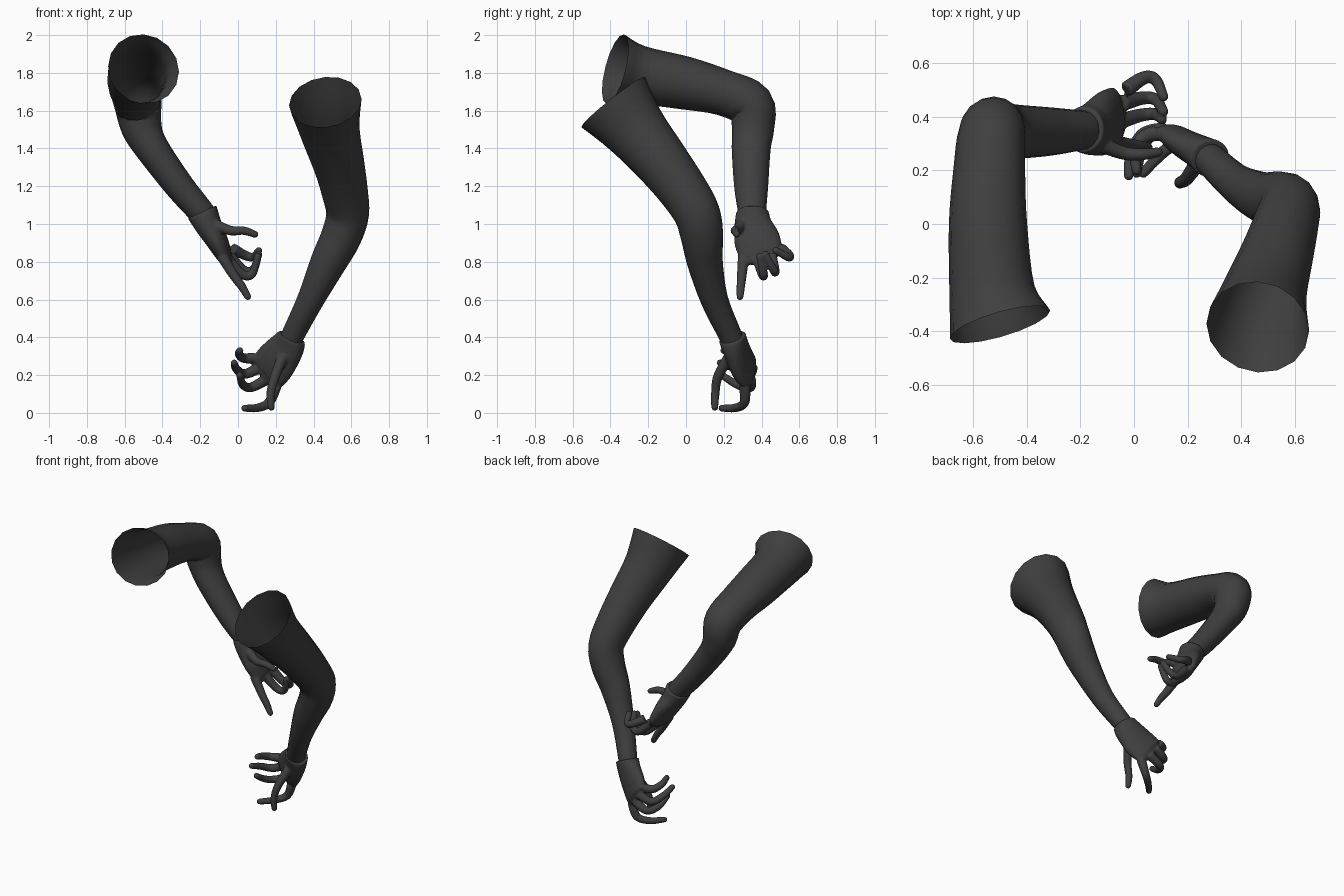
import bpy, bmesh, math
from mathutils import Vector

mat = bpy.data.materials.new("dark_grey")
mat.diffuse_color = (0.05, 0.05, 0.05, 1)


def spline(pts, steps):
    """Catmull-Rom resampling of (x, y, z, half width, half thickness) stations."""
    p = [pts[0]] + list(pts) + [pts[-1]]
    out = []
    for i in range(1, len(p) - 2):
        for s in range(steps):
            t = s / steps
            out.append([0.5 * (2 * b + (c - a) * t + (2 * a - 5 * b + 4 * c - d) * t * t
                               + (3 * b - a - 3 * c + d) * t ** 3)
                        for a, b, c, d in zip(*p[i - 1:i + 3])])
    return out + [list(pts[-1])]


def loft(bm, pts, hint, n=16, steps=4, closed=True):
    """Elliptical tube along the stations; closed tubes get a rounded far end."""
    rings = spline(pts, steps)
    pos = [Vector(r[:3]) for r in rings]
    frames = []
    for i, r in enumerate(rings):
        t = (pos[min(i + 1, len(pos) - 1)] - pos[max(i - 1, 0)]).normalized()
        w = (Vector(hint) - t * t.dot(Vector(hint))).normalized()
        frames.append((pos[i], w, t.cross(w), r[3], r[4]))
    if closed:
        c, w, b, rw, rt = frames[-1]
        t = w.cross(b)
        for a in (25, 50, 75):
            k, s = math.cos(math.radians(a)), math.sin(math.radians(a))
            frames.append((c + t * rt * s, w, b, rw * k, rt * k))
    loops = []
    for c, w, b, rw, rt in frames:
        loops.append([bm.verts.new(c + w * rw * math.cos(2 * math.pi * j / n)
                                   + b * rt * math.sin(2 * math.pi * j / n)) for j in range(n)])
    for l0, l1 in zip(loops, loops[1:]):
        for j in range(n):
            k = (j + 1) % n
            bm.faces.new((l0[j], l0[k], l1[k], l1[j]))
    if closed:
        bm.faces.new(loops[0][::-1])
        bm.faces.new(loops[-1])


def finish(name, bm):
    bmesh.ops.recalc_face_normals(bm, faces=bm.faces)
    me = bpy.data.meshes.new(name)
    bm.to_mesh(me)
    bm.free()
    me.materials.append(mat)
    for f in me.polygons:
        f.use_smooth = True
    ob = bpy.data.objects.new(name, me)
    bpy.context.collection.objects.link(ob)
    return ob


def sleeve(name, pts):
    bm = bmesh.new()
    loft(bm, pts, (1, 0, 0), closed=False)
    return finish(name, bm)


def hand(name, palm, width_dir, fingers):
    bm = bmesh.new()
    loft(bm, palm, width_dir, n=20)
    for f in fingers:
        radii = (0.031, 0.026, 0.023, 0.019)
        loft(bm, [(*p, r, r) for p, r in zip(f, radii)], (0.31, 0.77, 0.55), n=12)
    ob = finish(name, bm)
    # fuse palm and fingers into one skin
    m = ob.modifiers.new("fuse", 'REMESH')
    m.mode = 'VOXEL'
    m.voxel_size = 0.007
    m.use_smooth_shade = True
    s = ob.modifiers.new("soften", 'SMOOTH')
    s.factor, s.iterations = 0.5, 3
    return ob


# Left arm: raised forward, bent sharply at the elbow
sleeve("left_arm", [
    (-0.50, -0.375, 1.82, 0.195, 0.19),
    (-0.53, -0.25, 1.79, 0.16, 0.155),
    (-0.545, 0.0, 1.745, 0.146, 0.14),
    (-0.54, 0.20, 1.695, 0.134, 0.122),
    (-0.53, 0.34, 1.63, 0.125, 0.125),
    (-0.51, 0.355, 1.51, 0.108, 0.112),
    (-0.455, 0.345, 1.40, 0.09, 0.103),
    (-0.31, 0.345, 1.20, 0.078, 0.09),
    (-0.20, 0.35, 1.07, 0.07, 0.075),
    (-0.17, 0.355, 1.03, 0.065, 0.07)])

hand("left_hand", [
    (-0.19, 0.352, 1.065, 0.086, 0.084),
    (-0.16, 0.355, 1.00, 0.10, 0.073),
    (-0.115, 0.375, 0.92, 0.122, 0.06),
    (-0.075, 0.40, 0.84, 0.115, 0.044),
    (-0.065, 0.405, 0.825, 0.10, 0.034)], (0, 1, 0.18), [
    # thumb, index, middle, ring, little
    [(-0.13, 0.30, 1.00), (-0.04, 0.265, 0.965), (0.03, 0.26, 0.965), (0.09, 0.268, 0.945)],
    [(-0.085, 0.305, 0.83), (-0.02, 0.295, 0.725), (0.02, 0.29, 0.67), (0.052, 0.286, 0.615)],
    [(-0.06, 0.38, 0.82), (0.02, 0.405, 0.735), (0.075, 0.41, 0.735), (0.105, 0.39, 0.83)],
    [(-0.045, 0.45, 0.83), (0.03, 0.47, 0.755), (0.08, 0.465, 0.755), (0.11, 0.42, 0.84)],
    [(-0.03, 0.50, 0.87), (0.035, 0.545, 0.835), (0.08, 0.54, 0.825), (0.11, 0.475, 0.86)]])

# Right arm: hanging lower with a gentle bend
sleeve("right_arm", [
    (0.462, -0.385, 1.645, 0.193, 0.215),
    (0.485, -0.27, 1.50, 0.16, 0.17),
    (0.53, -0.13, 1.33, 0.138, 0.145),
    (0.565, -0.01, 1.17, 0.123, 0.13),
    (0.58, 0.06, 1.05, 0.113, 0.122),
    (0.545, 0.085, 0.93, 0.107, 0.112),
    (0.48, 0.10, 0.80, 0.096, 0.095),
    (0.385, 0.15, 0.60, 0.072, 0.073),
    (0.295, 0.23, 0.42, 0.062, 0.062),
    (0.275, 0.25, 0.37, 0.06, 0.06)])

hand("right_hand", [
    (0.285, 0.245, 0.40, 0.078, 0.074),
    (0.26, 0.262, 0.35, 0.097, 0.065),
    (0.20, 0.295, 0.27, 0.116, 0.055),
    (0.16, 0.325, 0.22, 0.113, 0.044),
    (0.15, 0.33, 0.21, 0.10, 0.034)], (-0.13, 0.04, 0.18), [
    # thumb, index, middle, ring, little
    [(0.235, 0.225, 0.29), (0.195, 0.168, 0.19), (0.172, 0.155, 0.10), (0.177, 0.152, 0.03)],
    [(0.20, 0.31, 0.14), (0.165, 0.31, 0.055), (0.10, 0.26, 0.026), (0.035, 0.19, 0.025)],
    [(0.155, 0.34, 0.18), (0.07, 0.34, 0.135), (0.025, 0.27, 0.15), (0.01, 0.19, 0.20)],
    [(0.115, 0.35, 0.24), (0.035, 0.335, 0.205), (-0.01, 0.26, 0.235), (-0.02, 0.18, 0.265)],
    [(0.085, 0.34, 0.29), (0.03, 0.32, 0.29), (0.005, 0.26, 0.31), (0.01, 0.20, 0.33)]])
